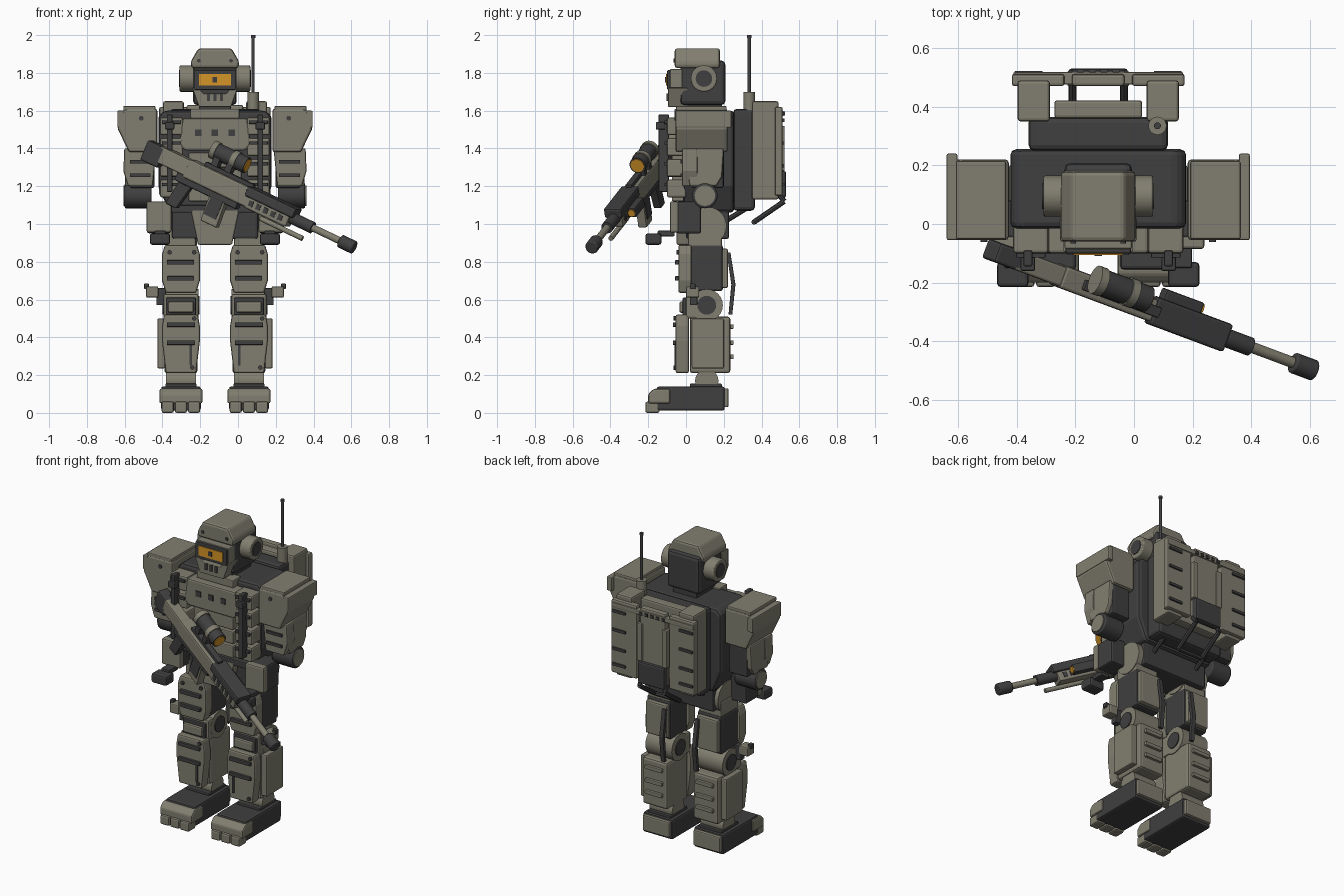
import bpy, bmesh, math
from mathutils import Vector, Matrix

CX = -0.122  # body centre line


def material(name, rgb):
    m = bpy.data.materials.new(name)
    m.diffuse_color = (*rgb, 1)
    return m


ARMOR = material("olive grey armor", (0.222, 0.212, 0.162))
DARK = material("charcoal", (0.05, 0.05, 0.051))
AMBER = material("amber glass", (0.66, 0.30, 0.02))
BODY = Matrix.Translation((CX, 0, 0))


def finish(name, bm, mat, bevel=0.0, frame=BODY, smooth=False):
    bmesh.ops.recalc_face_normals(bm, faces=bm.faces)
    me = bpy.data.meshes.new(name)
    bm.to_mesh(me)
    bm.free()
    me.materials.append(mat)
    ob = bpy.data.objects.new(name, me)
    bpy.context.collection.objects.link(ob)
    ob.matrix_world = frame
    if bevel:
        b = ob.modifiers.new("Bevel", "BEVEL")
        b.width, b.segments, b.limit_method = bevel, 2, 'ANGLE'
    if smooth:
        bpy.context.view_layer.objects.active = ob
        ob.select_set(True)
        bpy.ops.object.shade_smooth_by_angle(angle=math.radians(40))
        ob.select_set(False)
    return ob


def prism(name, pts, a, b, axis, mat, bevel=0.008, frame=BODY):
    """Extrude a profile: axis 'y' takes (x, z) points, axis 'x' takes (y, z)."""
    bm = bmesh.new()
    put = (lambda p, t: (p[0], t, p[1])) if axis == 'y' else (lambda p, t: (t, p[0], p[1]))
    lo = [bm.verts.new(put(p, a)) for p in pts]
    hi = [bm.verts.new(put(p, b)) for p in pts]
    bm.faces.new(lo)
    bm.faces.new(hi[::-1])
    for i in range(len(pts)):
        j = (i + 1) % len(pts)
        bm.faces.new((lo[i], lo[j], hi[j], hi[i]))
    return finish(name, bm, mat, bevel, frame)


def box(name, x, y, z, mat, bevel=0.006, frame=BODY):
    pts = [(x[0], z[0]), (x[1], z[0]), (x[1], z[1]), (x[0], z[1])]
    return prism(name, pts, y[0], y[1], 'y', mat, bevel, frame)


def rod(name, p, q, r, mat, frame=BODY, n=20, bevel=0.0):
    p, q = Vector(p), Vector(q)
    m = Matrix.Translation((p + q) / 2) @ (q - p).to_track_quat('Z', 'Y').to_matrix().to_4x4()
    bm = bmesh.new()
    bmesh.ops.create_cone(bm, cap_ends=True, segments=n, radius1=r, radius2=r, depth=(q - p).length, matrix=m)
    return finish(name, bm, mat, bevel, frame, True)


def flip(pts, s):
    return [(s * x, z) for x, z in pts]


def sx(s, a, b):
    return tuple(sorted((s * a, s * b)))


# Head and helmet
box("neck", (-.085, .085), (.0, .19), (1.55, 1.66), DARK)
box("head_shell", (-.115, .115), (-.03, .208), (1.63, 1.865), DARK, .02)
prism("helmet_top", [(-.125, 1.825), (.125, 1.825), (.128, 1.86), (.088, 1.93), (-.088, 1.93), (-.128, 1.86)],
      -.06, .18, 'y', ARMOR, .014)
box("visor_housing", (-.115, .115), (-.085, -.02), (1.72, 1.82), ARMOR)
box("visor_frame", (-.112, .112), (-.10, -.08), (1.71, 1.815), DARK, .006)
box("visor_glass", (-.085, .085), (-.106, -.095), (1.733, 1.795), AMBER, 0)
box("visor_sensor", (-.012, .012), (-.110, -.10), (1.75, 1.778), DARK, 0)
prism("chin_guard", [(-.12, 1.72), (-.085, 1.62), (.085, 1.62), (.12, 1.72), (.085, 1.72), (.06, 1.69),
                     (-.06, 1.69), (-.085, 1.72)], -.095, .01, 'y', ARMOR, .005)
for i in (-1, 0, 1):
    box("chin_vent", (i * .035 - .008, i * .035 + .008), (-.102, -.085), (1.65, 1.69), DARK, 0)
for s in (-1, 1):
    rod("ear_disc", (s * .10, .095, 1.77), (s * .187, .095, 1.77), .07, ARMOR, n=24, bevel=.006)
    rod("ear_hub", (s * .18, .095, 1.77), (s * .191, .095, 1.77), .044, DARK)
    rod("helmet_bolt", (s * .085, -.066, 1.865), (s * .085, -.05, 1.865), .010, DARK, n=10)

# Torso
prism("torso", [(-.30, 1.57), (-.27, 1.60), (.27, 1.60), (.30, 1.57), (.30, 1.2), (.24, 1.06), (-.24, 1.06),
                (-.30, 1.2)], -.015, .255, 'y', DARK, .02)
box("collar", (-.13, .13), (-.06, .02), (1.56, 1.61), ARMOR)
prism("chest_plate", [(-.19, 1.42), (-.16, 1.39), (.16, 1.39), (.19, 1.42), (.17, 1.56), (-.17, 1.56)],
      -.10, .0, 'y', ARMOR, .01)
for i in (-1, 0, 1):
    box("chest_port", (i * .088 - .017, i * .088 + .017), (-.106, -.09), (1.465, 1.50), DARK, 0)
for z in (1.12, 1.21, 1.30):
    box("abdomen_plate", (-.14, .14), (-.075, 0), (z, z + .078), ARMOR)
for s in (-1, 1):
    for z in (1.14, 1.25, 1.36, 1.47):
        box("vest_pouch", sx(s, .17, .29), (-.10, .0), (z, z + .095), ARMOR, .01)
        box("pouch_band", sx(s, .18, .28), (-.115, -.09), (z + .06, z + .078), DARK, .003)
    box("vest_strap", sx(s, .225, .255), (-.145, -.09), (1.17, 1.58), DARK)
    box("strap_buckle", sx(s, .215, .265), (-.16, -.11), (1.50, 1.54), DARK)

# Shoulders, arms and hip pouches
pad = [(.305, 1.61), (.47, 1.61), (.513, 1.58), (.513, 1.50), (.455, 1.38), (.305, 1.38)]
for s in (-1, 1):
    prism("shoulder_pad", flip(pad, s), -.055, .22, 'y', ARMOR, .012)
    box("shoulder_cap", sx(s, .315, .485), (-.052, .215), (1.60, 1.625), ARMOR)
    box("shoulder_rim", sx(s, .48, .517), (-.055, .24), (1.51, 1.60), ARMOR)
    rod("shoulder_bolt", (s * .39, -.061, 1.56), (s * .39, -.05, 1.56), .013, DARK, n=10)
    box("upper_arm", sx(s, .32, .45), (.03, .2), (1.19, 1.45), DARK, .012)
    prism("arm_front_plate", flip([(.31, 1.40), (.48, 1.40), (.485, 1.28), (.46, 1.20), (.33, 1.20)], s),
          -.02, .06, 'y', ARMOR)
    prism("arm_side_plate", [(-.01, 1.40), (.20, 1.40), (.19, 1.25), (.16, 1.20), (.02, 1.20)],
          s * .44, s * .475, 'x', ARMOR)
    for z in (1.25, 1.32):
        box("arm_band", sx(s, .34, .45), (-.03, -.01), (z, z + .018), DARK, 0)
    rod("elbow_drum", (s * .335, .1, 1.15), (s * .478, .1, 1.15), .067, DARK, n=24, bevel=.008)
    rod("elbow_cover", (s * .475, .1, 1.15), (s * .484, .1, 1.15), .054, ARMOR, n=24)
    box("hip_pouch", sx(s, .235, .36), (-.05, .08), (.95, 1.12), DARK, .012)
    box("hip_pouch_front", sx(s, .23, .362), (-.085, -.04), (.955, 1.12), ARMOR, .01)
    box("hip_pouch_base", sx(s, .238, .345), (-.215, -.13), (.89, .95), DARK, .012)
    box("pouch_hanger", sx(s, .26, .32), (-.15, -.06), (.935, .965), DARK)

# Pelvis
box("pelvis", (-.23, .23), (.0, .20), (.92, 1.10), DARK, .015)
box("pelvis_back_plate", (-.23, .23), (.17, .228), (.92, 1.08), DARK, .012)
prism("groin_plate", [(-.13, 1.08), (.13, 1.08), (.09, .89), (-.09, .89)], -.05, .03, 'y', ARMOR)
box("belt", (-.24, .24), (-.05, .23), (1.06, 1.10), DARK)

# Legs
thigh = [(-.085, .89), (.085, .89), (.10, .84), (.10, .70), (.08, .635), (-.08, .635), (-.10, .70), (-.10, .84)]
shin = [(-.09, .52), (.09, .52), (.10, .46), (.10, .38), (.08, .21), (-.08, .21), (-.10, .38), (-.10, .46)]
for s in (-1, 1):
    leg = Matrix.Translation((CX + s * .18, 0, 0))
    rod("hip_joint", (-.075, .115, .99), (.085, .115, .99), .1, ARMOR, leg, n=24)
    box("hip_block", (-.08, .08), (.01, .19), (.87, .98), ARMOR, .01, leg)
    box("thigh_core", (-.085, .085), (.02, .195), (.645, .89), DARK, .012, leg)
    prism("thigh_armor", thigh, -.04, .03, 'y', ARMOR, .01, leg)
    box("thigh_back_plate", (-.075, .075), (.18, .222), (.66, .87), ARMOR, .01, leg)
    prism("hamstring_strut", [(.215, .85), (.235, .85), (.262, .68), (.245, .52), (.225, .52), (.24, .68)],
          -s * .078, -s * .05, 'x', DARK, .003, leg)
    for z in (.70, .785):
        box("thigh_rib", (-.075, .07), (-.058, -.03), (z, z + .024), DARK, .004, leg)
    rod("knee_joint", (-.093, .11, .57), (.093, .11, .57), .085, ARMOR, leg, n=24)
    rod("knee_hub", (-.099, .11, .57), (.099, .11, .57), .05, DARK, leg)
    box("knee_core", (-.092, .092), (.0, .09), (.50, .63), ARMOR, .01, leg)
    box("knee_surround", (-.08, .08), (-.018, .01), (.515, .61), DARK, .006, leg)
    box("knee_cap", (-.068, .068), (-.035, .0), (.53, .59), ARMOR, .01, leg)
    box("shin_core", (-.088, .088), (.02, .235), (.21, .51), ARMOR, .015, leg)
    prism("shin_armor", shin, -.055, .015, 'y', ARMOR, .01, leg)
    for z in (.36, .455):
        box("shin_rib", (-.075, .075), (-.07, -.045), (z, z + .024), DARK, .004, leg)
    for z in (.285, .36, .445):
        box("calf_rib", (-.06, .06), (.225, .252), (z, z + .024), ARMOR, .004, leg)
    box("shin_slot", sx(s, -.058, -.044), (-.062, -.05), (.25, .37), DARK, 0, leg)
    for x, z in ((-.06, .85), (.07, .85), (.06, .24), (.07, .50)):
        rod("armor_bolt", (x, -.065 if z < .6 else -.05, z), (x, -.03, z), .012, DARK, leg, n=8)
    box("shin_side_plate", sx(s, .085, .125), (.03, .20), (.235, .50), ARMOR, .008, leg)
    box("thigh_clip", sx(s, .12, .185), (.0, .07), (.61, .67), ARMOR, .008, leg)
    box("clip_mount", sx(s, .08, .13), (.02, .06), (.57, .66), DARK, .004, leg)
    box("clip_peg", sx(s, .17, .195), (.02, .05), (.655, .685), DARK, .004, leg)
    rod("ankle", (-.08, .11, .17), (.08, .11, .17), .062, ARMOR, leg)
    box("ankle_cuff", (-.083, .083), (.02, .19), (.12, .155), DARK, .006, leg)
    box("foot", (-.105, .105), (-.155, .205), (.012, .14), DARK, .012, leg)
    box("heel", (-.095, .095), (.185, .225), (.03, .13), ARMOR, .008, leg)
    prism("toe_cap", [(-.20, .05), (-.20, .10), (-.17, .128), (-.085, .128), (-.085, .05)],
          -.114, .114, 'x', ARMOR, .01, leg)
    for i in (-1, 0, 1):
        box("toe", (i * .07 - .032, i * .07 + .032), (-.215, -.14), (.0, .06), ARMOR, .01, leg)

# Backpack
box("pack_base", (-.238, .238), (.25, .365), (1.07, 1.61), DARK, .02)
box("pack_center", (-.15, .15), (.36, .422), (1.16, 1.63), ARMOR, .01)
for s in (-1, 1):
    box("pack_side", sx(s, .165, .275), (.35, .49), (1.13, 1.65), ARMOR, .01)
    for z in (1.20, 1.30, 1.42, 1.54):
        box("panel_clip", sx(s, .19, .285), (.505, .522), (z, z + .018), DARK, .003)
for c in (-.205, 0, .205):
    box("pack_panel", (c - .09, c + .09), (.47, .512), (1.15, 1.62), ARMOR, .01)
box("pack_top_bar", (-.29, .29), (.475, .518), (1.57, 1.60), ARMOR)
for i in range(5):
    box("bar_stud", (i * .04 - .09, i * .04 - .07), (.512, .524), (1.575, 1.595), DARK, 0)
for x in (-.088, .088):
    box("panel_strap", (x - .018, x + .018), (.47, .522), (1.28, 1.52), ARMOR)
    rod("frame_arm", (x, .36, 1.01), (x, .52, 1.12), .014, DARK, n=8)
    rod("frame_stay", (x, .52, 1.12), (x, .49, 1.16), .014, DARK, n=8)
    rod("frame_brace", (x * 1.8, .20, 1.01), (x * 1.8, .33, 1.09), .014, DARK, n=8)
rod("frame_bar", (-.088, .36, 1.01), (.088, .36, 1.01), .014, DARK, n=8)
box("pack_pouch", (-.095, .095), (.49, .53), (1.14, 1.28), DARK, .01)
rod("antenna_base", (.202, .335, 1.58), (.202, .335, 1.70), .031, ARMOR)
rod("antenna", (.202, .335, 1.69), (.202, .335, 1.985), .009, DARK, n=10)
rod("antenna_tip", (.202, .335, 1.985), (.202, .335, 2.0), .012, DARK, n=10)

# Rifle, built along its own x axis and slung across the chest
d = Vector((1.10, -.41, -.525)).normalized()
up = (Vector((0, 0, 1)) - d * d.z).normalized()
side = up.cross(d)
GUN = Matrix((d, side, up)).transposed().to_4x4()
GUN.translation = (-.485, -.09, 1.40)
box("rifle_butt", (0, .11), (-.035, .035), (-.065, .05), DARK, .01, GUN)
box("rifle_stock", (.08, .30), (-.035, .035), (-.04, .05), ARMOR, .008, GUN)
box("rifle_receiver", (.26, .66), (-.04, .04), (-.05, .055), ARMOR, .01, GUN)
box("rifle_lower", (.22, .60), (-.03, .03), (-.085, -.03), DARK, .008, GUN)
prism("rifle_grip", [(.25, -.05), (.33, -.05), (.29, -.22), (.22, -.22)], -.022, .022, 'y', DARK, .008, GUN)
prism("rifle_magazine", [(.43, -.05), (.53, -.05), (.54, -.22), (.44, -.22)], -.025, .025, 'y', ARMOR, .008, GUN)
box("magazine_inset", (.445, .52), (-.029, .029), (-.18, -.07), DARK, 0, GUN)
box("rifle_handguard", (.64, .90), (-.04, .04), (-.055, .03), ARMOR, .01, GUN)
box("handguard_top", (.62, .92), (-.05, .05), (.005, .06), DARK, .01, GUN)
for i in range(5):
    x = .66 + i * .045
    box("handguard_slot", (x, x + .025), (-.044, .044), (-.035, -.005), DARK, 0, GUN)
box("rifle_rail", (.34, .64), (-.018, .018), (.05, .075), DARK, .004, GUN)
rod("barrel_shroud", (.88, 0, 0), (1.03, 0, 0), .032, DARK, GUN)
rod("barrel", (1.0, 0, 0), (1.24, 0, 0), .019, ARMOR, GUN)
rod("muzzle", (1.20, 0, 0), (1.287, 0, 0), .036, DARK, GUN, bevel=.006)
rod("bipod_rod", (.74, 0, -.075), (1.0, 0, -.075), .014, ARMOR, GUN, n=10)
rod("scope_tube", (.34, .03, .145), (.545, .03, .145), .045, DARK, GUN, n=24)
rod("scope_eyepiece", (.335, .03, .145), (.365, .03, .145), .05, ARMOR, GUN, n=24)
rod("scope_ring", (.46, .03, .145), (.49, .03, .145), .05, ARMOR, GUN, n=24)
rod("scope_lens", (.54, .03, .145), (.55, .03, .145), .037, AMBER, GUN, n=24)
for x in (.39, .47):
    box("scope_mount", (x - .018, x + .018), (-.015, .04), (.06, .12), DARK, 0, GUN)
box("side_light", (.66, .81), (.04, .085), (-.04, .015), DARK, .008, GUN)
rod("side_light_lens", (.808, .063, -.012), (.816, .063, -.012), .02, AMBER, GUN)
